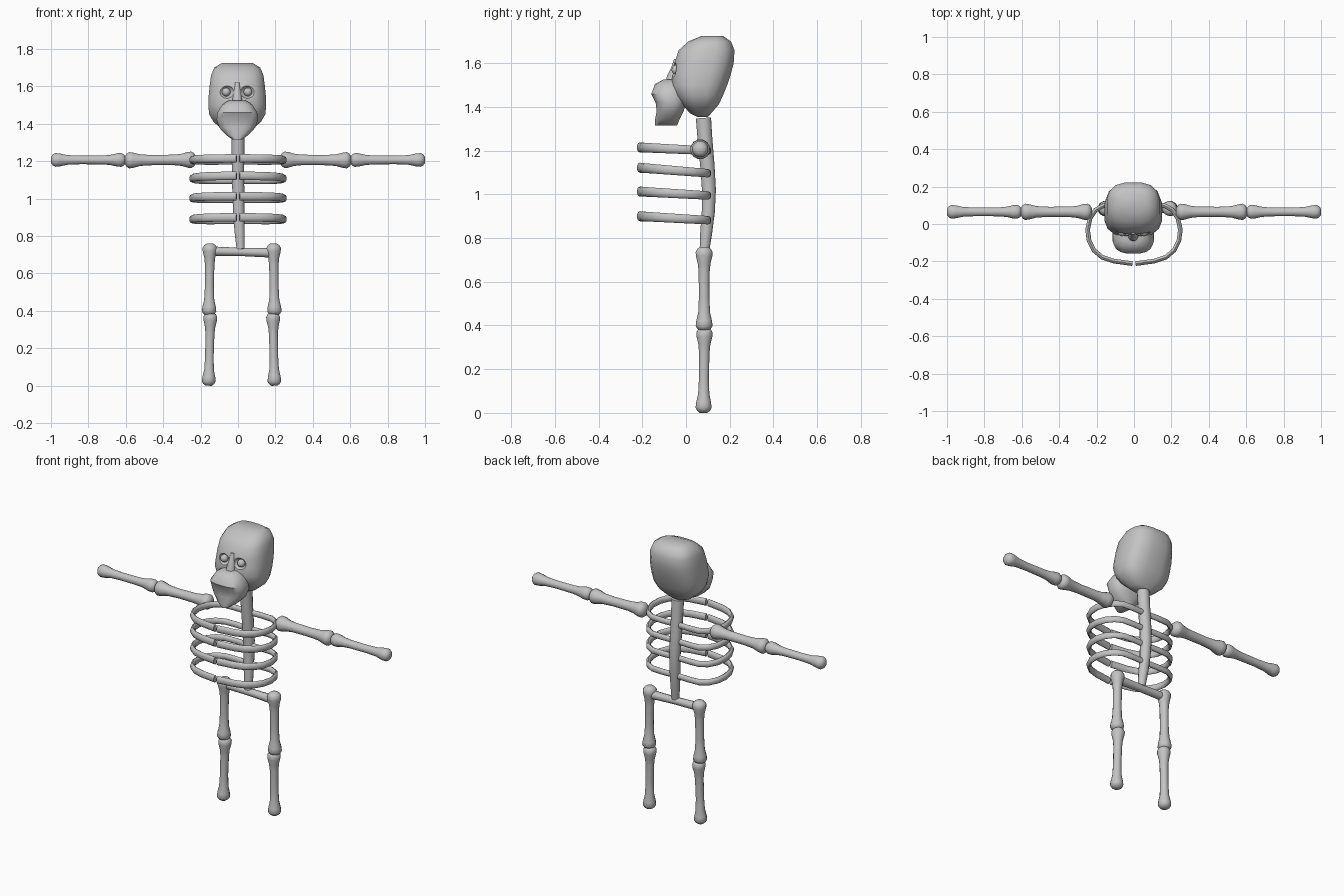
import bpy
import bmesh
import math
from mathutils import Vector

old = bpy.data.objects.get("Cube")
if old:
    bpy.data.objects.remove(old, do_unlink=True)

bone_mat = bpy.data.materials.new("bone grey")
bone_mat.use_nodes = True
GREY = (0.55, 0.55, 0.55, 1)
bone_mat.diffuse_color = GREY
bone_mat.node_tree.nodes["Principled BSDF"].inputs["Base Color"].default_value = GREY


def finish(name, bm):
    bmesh.ops.recalc_face_normals(bm, faces=bm.faces)
    mesh = bpy.data.meshes.new(name)
    bm.to_mesh(mesh)
    bm.free()
    mesh.materials.append(bone_mat)
    obj = bpy.data.objects.new(name, mesh)
    bpy.context.collection.objects.link(obj)
    return obj


def smooth(obj, angle=50):
    bpy.ops.object.select_all(action='DESELECT')
    obj.select_set(True)
    bpy.context.view_layer.objects.active = obj
    bpy.ops.object.shade_smooth_by_angle(angle=math.radians(angle))


def loft(name, rings):
    """Skin a list of equal-sized point rings and cap both ends."""
    bm = bmesh.new()
    loops = [[bm.verts.new(p) for p in ring] for ring in rings]
    n = len(loops[0])
    for a, b in zip(loops, loops[1:]):
        for i in range(n):
            j = (i + 1) % n
            bm.faces.new((a[i], a[j], b[j], b[i]))
    bm.faces.new(loops[0])
    bm.faces.new(loops[-1])
    return finish(name, bm)


def ring(centre, u, v, n=12, power=1.0):
    """Superellipse ring spanned by the half-axes u and v."""
    pts = []
    for i in range(n):
        a = 2 * math.pi * (i + 0.5) / n
        c, s = math.cos(a), math.sin(a)
        pts.append(centre + u * math.copysign(abs(c) ** power, c)
                   + v * math.copysign(abs(s) ** power, s))
    return pts


def sweep(name, points, half_wide, half_high, n=10):
    """Sweep an ellipse along a path; the half sizes are per-point lists."""
    points = [Vector(p) for p in points]
    rings = []
    for i, p in enumerate(points):
        d = (points[min(i + 1, len(points) - 1)] - points[max(i - 1, 0)]).normalized()
        ref = Vector((0, 1, 0)) if abs(d.z) > 0.8 else Vector((0, 0, 1))
        side = d.cross(ref).normalized()
        rings.append(ring(p, side * half_wide[i], side.cross(d) * half_high[i], n))
    obj = loft(name, rings)
    smooth(obj)
    return obj


# Knobbed long bone: (position along bone, radius factor)
KNOBS = [(0, .45), (.025, .8), (.06, 1), (.11, .98), (.2, .75), (.3, .65), (.6, .62),
         (.78, .7), (.88, .93), (.94, 1), (.975, .8), (1, .45)]


def long_bone(name, start, end, radius):
    a, b = Vector(start), Vector(end)
    radii = [radius * r for t, r in KNOBS]
    sweep(name, [a.lerp(b, t) for t, r in KNOBS], radii, radii, 12)


def ellipsoid(name, centre, size):
    bm = bmesh.new()
    bmesh.ops.create_uvsphere(bm, u_segments=16, v_segments=10, radius=1)
    for v in bm.verts:
        v.co = Vector(centre) + Vector([c * s for c, s in zip(v.co, size)])
    return finish(name, bm)


def slices(name, rows, power):
    """Stack of level slices: height, front y, back y, half width."""
    return loft(name, [ring(Vector((-.004, (f + b) / 2, z)), Vector((w, 0, 0)),
                            Vector((0, (b - f) / 2, 0)), 16, power)
                       for z, f, b, w in rows])


# Skull
cranium = slices("cranium", [
    (1.355, .05, .1, .035), (1.37, .02, .115, .08), (1.41, -.02, .15, .128),
    (1.45, -.05, .17, .152), (1.5, -.07, .19, .157), (1.55, -.062, .207, .155),
    (1.6, -.055, .22, .15), (1.66, -.035, .224, .142), (1.7, .01, .207, .125),
    (1.725, .07, .17, .085)], .72)
jaw = slices("jaw", [
    (1.315, -.142, -.04, .025), (1.34, -.143, -.03, .06), (1.38, -.135, -.01, .098),
    (1.42, -.14, .0, .112), (1.46, -.16, .0, .108), (1.505, -.143, .0, .08),
    (1.525, -.105, -.02, .045)], .75)
nose = slices("nose_bridge", [
    (1.51, -.093, -.03, .03), (1.54, -.088, -.03, .024),
    (1.58, -.068, -.03, .018), (1.62, -.055, -.03, .012)], .9)

# Eye sockets are hollowed out of the cranium
for side, sx in (("left", 1), ("right", -1)):
    x = sx * .058 - .005
    cutter = ellipsoid(side + "_socket_cutter", (x, -.075, 1.572), (.046, .045, .038))
    mod = cranium.modifiers.new("socket", 'BOOLEAN')
    mod.operation = 'DIFFERENCE'
    mod.object = cutter
    bpy.context.view_layer.objects.active = cranium
    bpy.ops.object.modifier_apply(modifier=mod.name)
    bpy.data.objects.remove(cutter, do_unlink=True)
    smooth(ellipsoid(side + "_eye", (x, -.043, 1.57), (.023, .023, .023)))
for part in (cranium, jaw, nose):
    smooth(part, 40)

# Spine, gently bowed backwards
spine_rows = [(.0, .08, 1.35, .036), (.0, .087, 1.25, .035), (.0, .098, 1.13, .034),
              (.002, .105, 1.02, .033), (.004, .102, .92, .031), (.009, .092, .82, .028),
              (.014, .083, .73, .022)]
radii = [r[3] for r in spine_rows]
sweep("spine", [r[:3] for r in spine_rows], radii, radii, 12)

# Rib pairs
RIB = [(.01, .1), (.09, .103), (.16, .1), (.205, .075), (.235, .03), (.248, -.03),
       (.24, -.09), (.215, -.14), (.17, -.178), (.11, -.198), (.008, -.212)]
for number, (back, front) in enumerate([(1.2, 1.215), (1.097, 1.122),
                                        (.995, 1.013), (.882, .9)], 1):
    for side, sx in (("left", 1), ("right", -1)):
        path = [(sx * x, y, back + (front - back) * (.1 - y) / .31) for x, y in RIB]
        sweep(f"{side}_rib_{number}", path, [.013] * len(RIB),
              [.018 + .0005 * i for i in range(len(RIB))])

# Arms
for side, sx in (("left", 1), ("right", -1)):
    long_bone(side + "_upper_arm", (sx * .225, .065, 1.208), (sx * .605, .065, 1.205), .045)
    long_bone(side + "_forearm", (sx * .6, .065, 1.207), (sx, .065, 1.207), .038)

# Hip bar and legs
sweep("hip_bar", [(-.155, .083, .72), (.02, .083, .715), (.195, .083, .71)],
      [.025, .022, .026], [.025, .022, .026])
for side, hip, knee, shin, ankle in (("left", .19, .195, .187, .195),
                                     ("right", -.15, -.155, -.147, -.157)):
    long_bone(side + "_thigh", (hip, .083, .76), (knee, .083, .375), .04)
    long_bone(side + "_shin", (shin, .085, .392), (ankle, .08, 0), .038)
